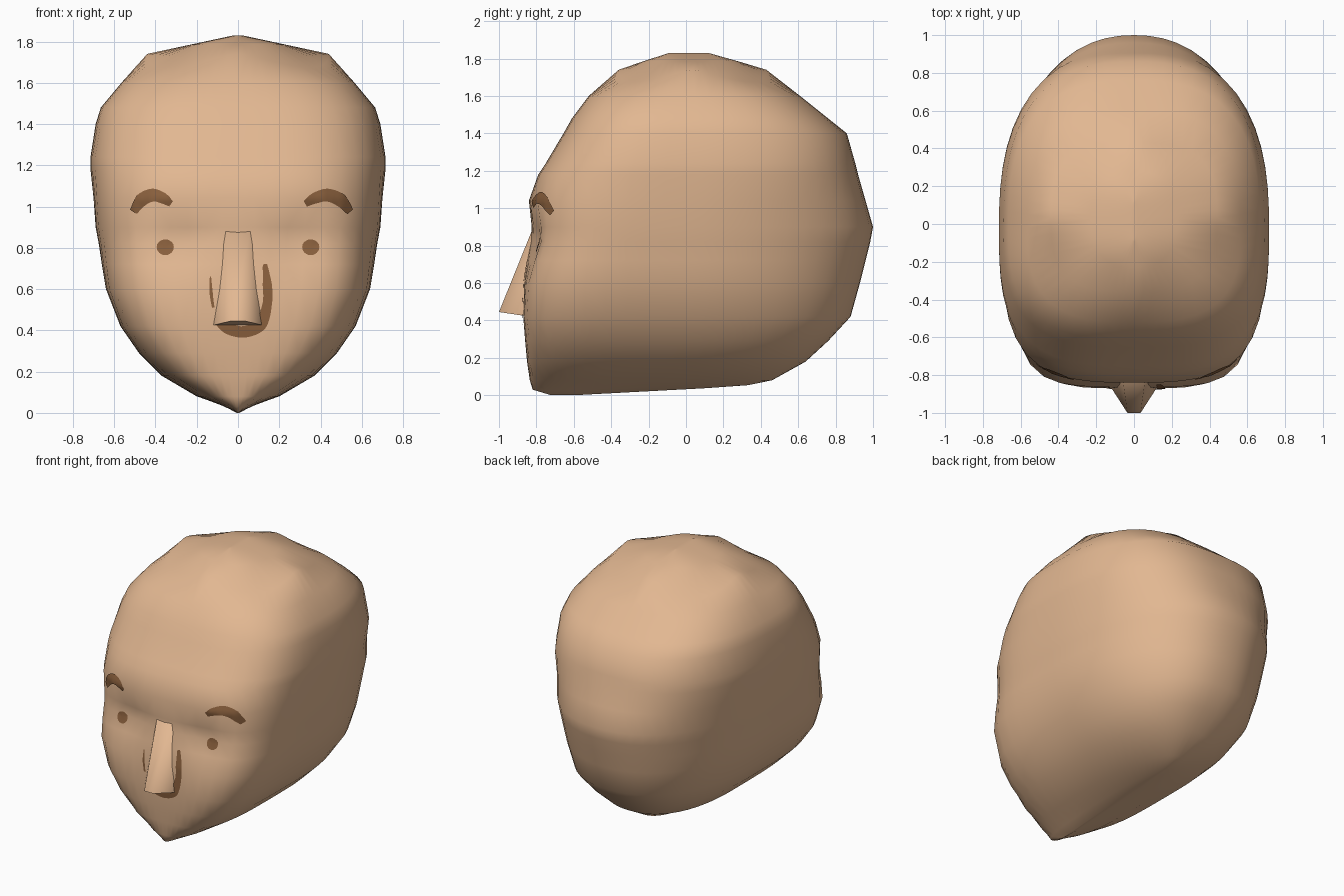
import bpy, bmesh, math
from mathutils import Vector
from mathutils.bvhtree import BVHTree

if "Cube" in bpy.data.objects:
    bpy.data.objects.remove(bpy.data.objects["Cube"])


def material(name, col):
    m = bpy.data.materials.new(name)
    m.diffuse_color = (*col, 1)
    m.use_nodes = True
    m.node_tree.nodes["Principled BSDF"].inputs["Base Color"].default_value = m.diffuse_color
    return m


skin = material("skin", (0.76, 0.475, 0.285))
brown = material("brown paint", (0.25, 0.115, 0.046))


def finish(bm, name, mat, angle=60):
    bmesh.ops.recalc_face_normals(bm, faces=bm.faces)
    me = bpy.data.meshes.new(name)
    bm.to_mesh(me)
    bm.free()
    me.materials.append(mat)
    ob = bpy.data.objects.new(name, me)
    bpy.context.collection.objects.link(ob)
    bpy.ops.object.select_all(action='DESELECT')
    bpy.context.view_layer.objects.active = ob
    ob.select_set(True)
    bpy.ops.object.shade_smooth_by_angle(angle=math.radians(angle))
    return ob


# Head: horizontal rings (z, half width, front y, back y, front and back squareness)
rings = [
    (0.00, 0.01, -0.72, 0.10, 2.0, 2.0),
    (0.03, 0.075, -0.82, 0.33, 2.4, 2.0),
    (0.08, 0.20, -0.835, 0.46, 3.0, 2.2),
    (0.18, 0.37, -0.85, 0.64, 3.9, 2.4),
    (0.29, 0.48, -0.86, 0.76, 4.4, 2.4),
    (0.42, 0.57, -0.87, 0.88, 4.7, 2.3),
    (0.60, 0.64, -0.865, 0.93, 4.5, 2.2),
    (0.72, 0.66, -0.85, 0.96, 4.1, 2.2),
    (0.82, 0.675, -0.83, 0.985, 3.8, 2.2),
    (0.90, 0.69, -0.825, 1.00, 3.6, 2.2),
    (1.04, 0.70, -0.84, 0.96, 3.4, 2.3),
    (1.18, 0.715, -0.79, 0.92, 3.1, 2.5),
    (1.24, 0.715, -0.75, 0.905, 3.1, 2.5),
    (1.40, 0.69, -0.655, 0.86, 3.0, 2.6),
    (1.48, 0.665, -0.61, 0.76, 2.9, 2.7),
    (1.60, 0.565, -0.52, 0.61, 2.9, 2.8),
    (1.74, 0.44, -0.36, 0.43, 3.0, 3.0),
    (1.785, 0.23, -0.23, 0.28, 2.4, 2.4),
    (1.83, 0.02, -0.09, 0.12, 2.0, 2.0),
]
SEG = 56


def ring_point(z, w, yf, yb, nf, nb, i):
    a = 2 * math.pi * i / SEG
    c, s = math.cos(a), math.sin(a)
    mid = 0.5 * (yf + yb) if z < 0.1 or z > 1.7 else -0.02
    k, depth = (nb, yb - mid) if s > 0 else (nf, mid - yf)
    r = (abs(c) ** k + abs(s) ** k) ** (-1 / k)
    x, y = w * r * c, mid + depth * r * s
    # crown corners fall away
    if 1.7 < z < 1.78:
        z -= 0.065 * (2 * abs(c * s)) ** 1.5
    # eye sockets
    if y < -0.5:
        y += 0.04 * math.exp(-((abs(x) - 0.30) / 0.14) ** 2 - ((z - 0.81) / 0.13) ** 2)
    # underside keel rises towards the back
    if z < 0.05:
        z += (0.04 - z * 0.7) * max(0, (y + 0.6) / 0.75)
    return Vector((x, y, z))


bm = bmesh.new()
loops = [[bm.verts.new(ring_point(*r, i)) for i in range(SEG)] for r in rings]
for lo, hi in zip(loops, loops[1:]):
    for i in range(SEG):
        j = (i + 1) % SEG
        bm.faces.new((lo[i], lo[j], hi[j], hi[i]))
bm.faces.new(loops[0][::-1])
bm.faces.new(loops[-1])
bmesh.ops.triangulate(bm, faces=bm.faces[:])
tree = BVHTree.FromBMesh(bm)
finish(bm, "head", skin, 70)

# Nose: wedge with a narrow front plane, sunk into the brow at the top
bm = bmesh.new()
pts = [[(s * 0.12, -0.78, 0.42), (s * 0.12, -0.868, 0.425), (s * 0.035, -1.0, 0.445),
        (s * 0.06, -0.82, 0.89), (s * 0.15, -0.80, 0.87), (s * 0.15, -0.70, 0.87)] for s in (-1, 1)]
L, R = [[bm.verts.new(p) for p in side] for side in pts]
for a in (L, R):
    bm.faces.new((a[1], a[2], a[3], a[4]))
    bm.faces.new((a[0], a[1], a[4], a[5]))
for i in (0, 1, 2, 5):
    j = (i + 1) % 6
    bm.faces.new((L[i], L[j], R[j], R[i]))
bm.faces.new((L[3], L[4], L[5], R[5], R[4], R[3]))
finish(bm, "nose", skin, 75)


# Painted details: thin plates laid on the face
def on_face(x, z, lift=0.006):
    hit, normal, _, _ = tree.ray_cast(Vector((x, -2, z)), Vector((0, 1, 0)))
    if normal.y > 0:
        normal = -normal
    return hit + normal * lift


def stroke(name, path, widths, steps=6, rows=3):
    """Tapered stroke along an (x, z) path."""
    bm = bmesh.new()
    P = [Vector(p) for p in path]
    cols = []
    N = (len(P) - 1) * steps
    for k in range(N + 1):
        i = min(k // steps, len(P) - 2)
        t = k / steps - i
        p0, p1, p2, p3 = P[max(i - 1, 0)], P[i], P[i + 1], P[min(i + 2, len(P) - 1)]
        p = 0.5 * (2 * p1 + (p2 - p0) * t + (2 * p0 - 5 * p1 + 4 * p2 - p3) * t * t
                   + (3 * p1 - p0 - 3 * p2 + p3) * t ** 3)
        d = (p2 - p0) * (1 - t) + (p3 - p1) * t
        d.normalize()
        w = widths[i] * (1 - t) + widths[i + 1] * t
        cols.append([bm.verts.new(on_face(*(p + Vector((-d.y, d.x)) * w * (r / rows - 0.5))))
                     for r in range(rows + 1)])
    for a, b in zip(cols, cols[1:]):
        for r in range(rows):
            bm.faces.new((a[r], a[r + 1], b[r + 1], b[r]))
    finish(bm, name, brown)


def disc(name, cx, cz, rx, rz):
    bm = bmesh.new()
    mid = bm.verts.new(on_face(cx, cz))
    rim = [bm.verts.new(on_face(cx + rx * math.cos(i * math.pi / 8), cz + rz * math.sin(i * math.pi / 8)))
           for i in range(16)]
    for i in range(16):
        bm.faces.new((mid, rim[i], rim[(i + 1) % 16]))
    finish(bm, name, brown)


# the left eyebrow is a little narrower than the right
for s, side, stretch in ((-1, "left", 0.84), (1, "right", 1.0)):
    disc(side + "_eye", s * 0.352, 0.802, 0.042, 0.04)
    brow = [(0.225, 0.975), (0.18, 1.03), (0.115, 1.055), (0.055, 1.04), (0.01, 1.015)]
    stroke(side + "_eyebrow", [(s * (0.315 + d * stretch), z) for d, z in brow],
           [0.035, 0.062, 0.06, 0.05, 0.03])

# Mouth stroke curling around the nose
stroke("mouth_stroke",
       [(-0.10, 0.45), (-0.05, 0.41), (0.03, 0.393), (0.11, 0.43), (0.142, 0.53), (0.142, 0.62), (0.13, 0.72)],
       [0.04, 0.055, 0.055, 0.06, 0.045, 0.045, 0.02])
stroke("side_stroke", [(-0.12, 0.51), (-0.13, 0.58), (-0.133, 0.66)], [0.012, 0.016, 0.006])
